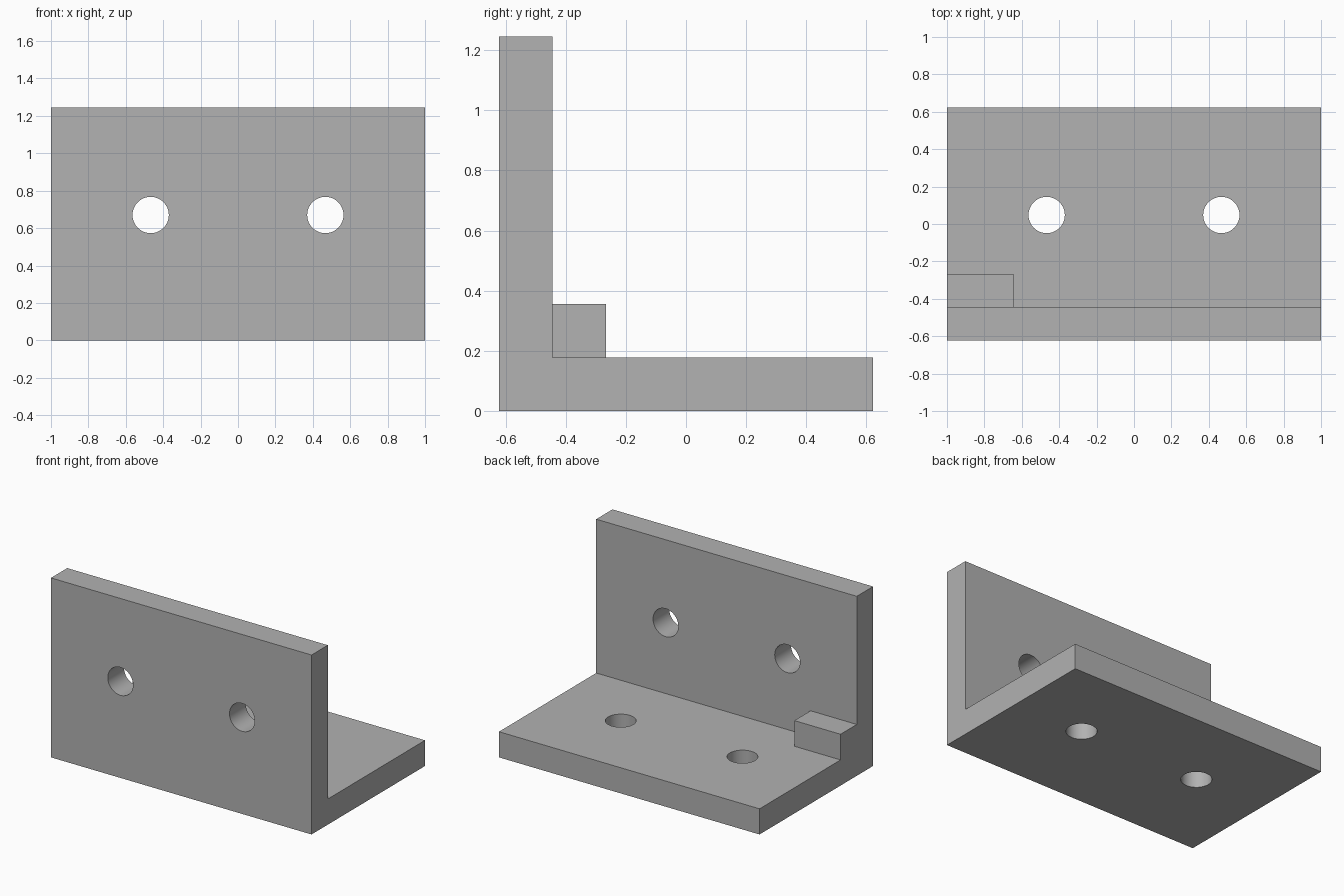
import bpy, bmesh, math
from mathutils import Matrix, Vector

if "Cube" in bpy.data.objects:
    bpy.data.objects.remove(bpy.data.objects["Cube"], do_unlink=True)

HALF_X, HALF_Y, HEIGHT, THICK = 1.0, 0.622, 1.245, 0.178
HOLE_X, HOLE_R = 0.467, 0.097

# Plain grey finish
grey = bpy.data.materials.new("plain_grey")
grey.use_nodes = True
colour = (0.445, 0.445, 0.445, 1)
grey.diffuse_color = colour
grey.node_tree.nodes["Principled BSDF"].inputs["Base Color"].default_value = colour


def make_object(name, bm):
    bmesh.ops.recalc_face_normals(bm, faces=bm.faces)
    mesh = bpy.data.meshes.new(name)
    bm.to_mesh(mesh)
    bm.free()
    mesh.materials.append(grey)
    obj = bpy.data.objects.new(name, mesh)
    bpy.context.collection.objects.link(obj)
    return obj


def extrude_x(name, profile, x0, x1):
    """Extrude a closed (y, z) outline along x."""
    bm = bmesh.new()
    face = bm.faces.new([bm.verts.new((x0, y, z)) for y, z in profile])
    new = bmesh.ops.extrude_face_region(bm, geom=[face])["geom"]
    verts = [v for v in new if isinstance(v, bmesh.types.BMVert)]
    bmesh.ops.translate(bm, verts=verts, vec=(x1 - x0, 0, 0))
    return make_object(name, bm)


def hole_cutter(name, centre, axis):
    bm = bmesh.new()
    turn = Vector((0, 0, 1)).rotation_difference(Vector(axis)).to_matrix().to_4x4()
    bmesh.ops.create_cone(bm, cap_ends=True, segments=64, radius1=HOLE_R,
                          radius2=HOLE_R, depth=THICK * 2,
                          matrix=Matrix.Translation(centre) @ turn)
    return make_object(name, bm)


def combine(target, tool, operation):
    mod = target.modifiers.new(tool.name, "BOOLEAN")
    mod.operation, mod.solver, mod.object = operation, "EXACT", tool
    tool.hide_render = True
    tool.hide_set(True)
    bpy.context.view_layer.objects.active = target
    bpy.ops.object.modifier_apply(modifier=mod.name)
    bpy.data.objects.remove(tool, do_unlink=True)


# L-shaped bracket: upright wall at the front, base plate running back
wall_back = THICK - HALF_Y
bracket = extrude_x("angle_bracket", [
    (-HALF_Y, 0), (HALF_Y, 0), (HALF_Y, THICK), (wall_back, THICK),
    (wall_back, HEIGHT), (-HALF_Y, HEIGHT)], -HALF_X, HALF_X)

# Small stop block in the inner corner, flush with the right end
y0, y1 = wall_back - THICK / 2, wall_back + THICK
z0, z1 = THICK / 2, THICK * 2
stop = extrude_x("stop_block", [(y0, z0), (y1, z0), (y1, z1), (y0, z1)],
                 -HALF_X, -0.645)
combine(bracket, stop, "UNION")

# Two bolt holes through each leg
for side in (-1, 1):
    x = side * HOLE_X
    combine(bracket, hole_cutter("wall_hole", (x, wall_back - THICK / 2, 0.67),
                                 (0, 1, 0)), "DIFFERENCE")
    combine(bracket, hole_cutter("base_hole", (x, 0.048, THICK / 2),
                                 (0, 0, 1)), "DIFFERENCE")

# Round hole walls, crisp edges elsewhere
bpy.ops.object.select_all(action="DESELECT")
bracket.select_set(True)
bpy.context.view_layer.objects.active = bracket
bpy.ops.object.shade_smooth_by_angle(angle=math.radians(30))
